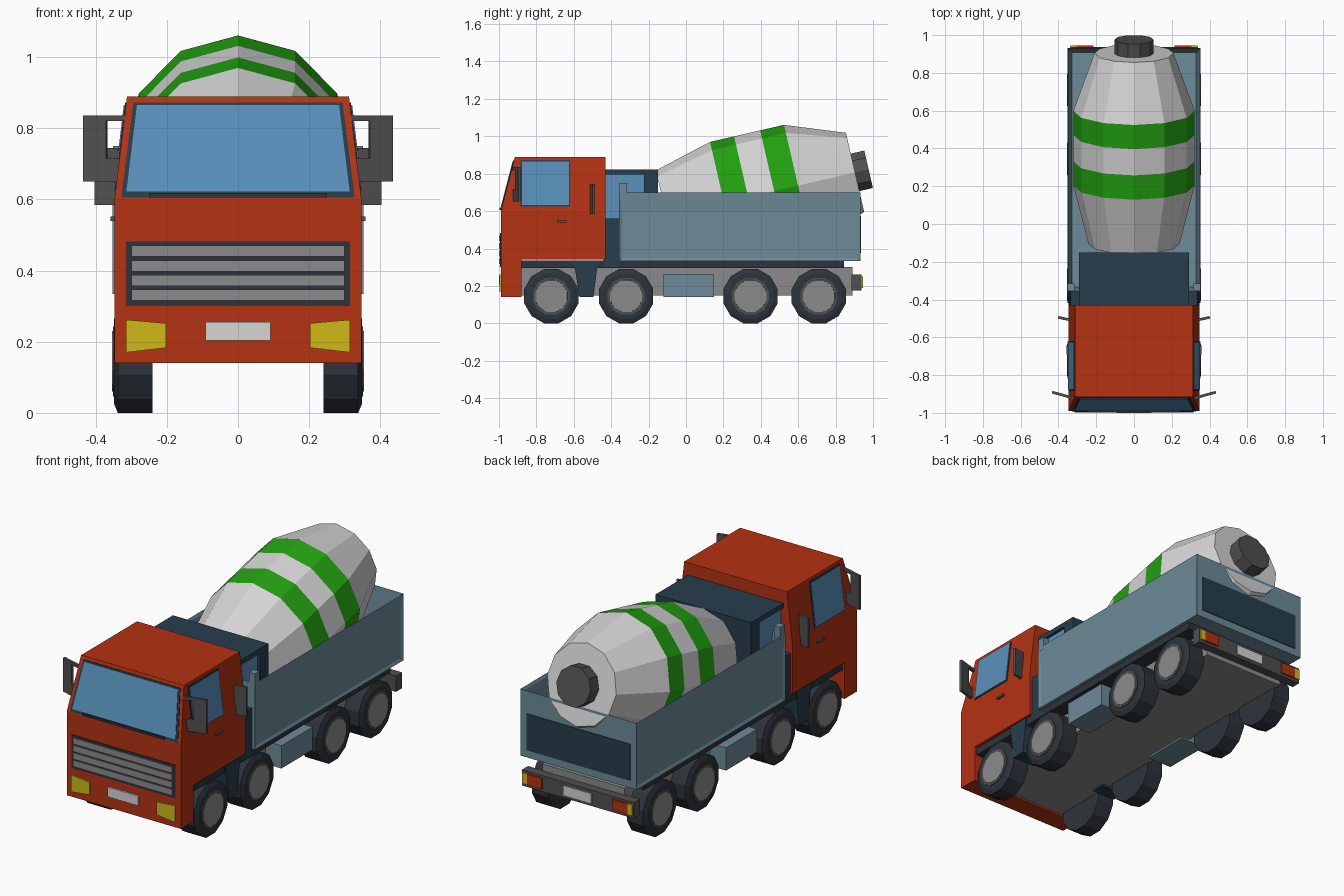
import bpy, bmesh, math
from mathutils import Matrix, Vector

if "Cube" in bpy.data.objects:
    bpy.data.objects.remove(bpy.data.objects["Cube"])


def mat(name, r, g, b):
    m = bpy.data.materials.new(name)
    m.diffuse_color = (r, g, b, 1)
    m.use_nodes = True
    m.node_tree.nodes["Principled BSDF"].inputs["Base Color"].default_value = m.diffuse_color
    return m


RED = mat("cab_red", .46, .032, .006)
GLASS = mat("glass_blue", .098, .28, .50)
TEAL = mat("body_steel_blue", .15, .26, .315)
NAVY = mat("dark_navy", .019, .047, .072)
TYRE = mat("tyre_black", .027, .034, .044)
DARK = mat("dark_grey", .08, .08, .08)
GREY = mat("mid_grey", .26, .26, .26)
LIGHT = mat("light_grey", .67, .67, .67)
YELLOW = mat("lamp_yellow", .62, .49, .008)
GREEN = mat("stripe_green", .016, .36, .005)


def finish(name, bm, mats, mirror=False):
    bmesh.ops.recalc_face_normals(bm, faces=bm.faces)
    me = bpy.data.meshes.new(name)
    bm.to_mesh(me)
    bm.free()
    for m in mats:
        me.materials.append(m)
    ob = bpy.data.objects.new(name, me)
    bpy.context.collection.objects.link(ob)
    if mirror:
        ob.modifiers.new("mirror", 'MIRROR').use_mirror_merge = False
    return ob


def loft_bm(a, b):
    bm = bmesh.new()
    va = [bm.verts.new(p) for p in a]
    vb = [bm.verts.new(p) for p in b]
    bm.faces.new(va)
    bm.faces.new(vb[::-1])
    for i in range(len(va)):
        j = (i + 1) % len(va)
        bm.faces.new((va[i], vb[i], vb[j], va[j]))
    return bm


def prism_bm(profile, x0, x1):
    return loft_bm([(x0, y, z) for y, z in profile], [(x1, y, z) for y, z in profile])


def box_bm(x, y, z):
    return prism_bm([(y[0], z[0]), (y[1], z[0]), (y[1], z[1]), (y[0], z[1])], *x)


def box(name, x, y, z, m, mirror=False, turn=0):
    bm = box_bm(x, y, z)
    if turn:
        c = Vector((sum(x) / 2, sum(y) / 2, 0))
        bmesh.ops.rotate(bm, verts=bm.verts, cent=c, matrix=Matrix.Rotation(turn, 3, 'Z'))
    return finish(name, bm, [m], mirror)


def plate(name, pts, off, m, mirror=False):
    off = Vector(off)
    return finish(name, loft_bm(pts, [Vector(p) + off for p in pts]), [m], mirror)


def lathe(name, rings, n, mats, bands, matrix, phase=0, mirror=False):
    bm = bmesh.new()
    loops = []
    for s, r in rings:
        loops.append([bm.verts.new((r * math.cos(2 * math.pi * (k + phase) / n),
                                    r * math.sin(2 * math.pi * (k + phase) / n), s)) for k in range(n)])
    for i in range(len(loops) - 1):
        for k in range(n):
            j = (k + 1) % n
            f = bm.faces.new((loops[i][k], loops[i][j], loops[i + 1][j], loops[i + 1][k]))
            f.material_index = bands[i]
    bm.faces.new(loops[0])
    bm.faces.new(loops[-1]).material_index = bands[-1]
    bm.transform(matrix)
    return finish(name, bm, mats, mirror)


# Cab: side profile, cut at the waist and tapered above it
bm = prism_bm([(-.99, .14), (-.99, .6), (-.915, .89), (-.43, .89), (-.43, .34), (-.88, .34), (-.88, .14)], -.347, .347)
bmesh.ops.bisect_plane(bm, geom=bm.verts[:] + bm.edges[:] + bm.faces[:], plane_co=(0, 0, .6), plane_no=(0, 0, 1))
for v in bm.verts:
    if v.co.z > .61:
        v.co.x *= .312 / .347
finish("cab", bm, [RED])


# Windscreen and side windows, laid on the sloping cab faces
def on_front(x, z):
    return (x, -.99 + (z - .6) * .2586, z)


def on_side(y, z):
    return (.347 - .1207 * (z - .6), y, z)


def screen(name, wb, wt, zb, zt, off, m):
    plate(name, [on_front(-wb, zb), on_front(wb, zb), on_front(wt, zt), on_front(-wt, zt)], off, m)


screen("windscreen_frame", .328, .294, .606, .873, (0, -.003, 0), NAVY)
screen("windscreen_glass", .314, .284, .622, .866, (0, -.006, 0), GLASS)
box("wiper_bar", (-.25, .25), (-.998, -.985), (.606, .618), TYRE)
for name, y0, y1, z0, z1, t, m in (("side_window_frame", -.885, -.62, .625, .873, .003, NAVY),
                                   ("side_window_glass", -.876, -.626, .632, .866, .006, GLASS)):
    plate(name, [on_side(y0, z0), on_side(y1, z0), on_side(y1, z1), on_side(y0, z1)], (t, 0, 0), m, True)
box("door_handle", (.345, .358), (-.69, -.64), (.54, .552), DARK, True)

# Grille, headlights and number plate
box("grille_frame", (-.315, .315), (-.994, -.985), (.30, .482), TYRE)
for i in range(4):
    z = .316 + i * .041
    box("grille_slat", (-.30, .30), (-.999, -.99), (z, z + .031), GREY)
plate("headlight", [(.203, -.99, .183), (.315, -.99, .17), (.315, -.99, .262), (.203, -.99, .252)],
      (0, -.008, 0), YELLOW, True)
box("front_plate", (-.092, .092), (-1, -.99), (.203, .256), LIGHT)

# Wing mirrors with their arms
for name, x0, x1, z0, z1 in (("mirror", .368, .435, .65, .836), ("mirror_top_arm", .315, .372, .82, .836),
                             ("mirror_bottom_arm", .32, .372, .65, .715)):
    yc = -.915 + ((x0 + x1) / 2 - .345) * .28
    box(name, (x0, x1), (yc - .007, yc + .007), (z0, z1), DARK, True, .27)
box("rear_mirror", (.335, .402), (-.508, -.494), (.585, .745), DARK, True, .2)

# Equipment housing between cab and drum
box("housing_roof", (-.29, .29), (-.44, -.15), (.795, .822), NAVY)
box("housing_back", (-.29, .29), (-.225, -.15), (.34, .81), NAVY)
box("housing_glass", (-.275, .275), (-.43, -.22), (.40, .80), GLASS)
box("cab_back_block", (-.335, .335), (-.44, -.355), (.30, .56), NAVY)
box("side_post", (.315, .352), (-.355, -.315), (.68, .75), TEAL, True)
finish("step_guard", prism_bm([(-.6, .335), (-.57, .14), (-.495, .14), (-.47, .335)], .20, .342), [NAVY], True)

# Open cargo body: framed side walls, hollow top
bm = box_bm((-.353, .353), (-.358, .932), (.334, .70))
bm.normal_update()
bmesh.ops.recalc_face_normals(bm, faces=bm.faces)
sides = [f for f in bm.faces if abs(f.normal.x) > .9]
top = [f for f in bm.faces if f.normal.z > .9]
bmesh.ops.inset_individual(bm, faces=sides, thickness=.022, depth=-.008)
bmesh.ops.inset_individual(bm, faces=top, thickness=.035)
bmesh.ops.translate(bm, verts=top[0].verts[:], vec=(0, 0, -.33))
finish("cargo_body", bm, [TEAL])
box("tailgate_panel", (-.315, .315), (.93, .936), (.375, .575), NAVY)

# Mixer drum on a tilted axis, with two stripes and a spout
tilt = Matrix.Translation((0, .904, .807)) @ Matrix.Diagonal((.965, 1, 1, 1)) @ \
    Matrix.Rotation(-math.radians(77), 4, 'X')
lathe("mixer_drum", [(-1.035, .25), (-.719, .333), (-.587, .333), (-.444, .333), (-.313, .333), (0, .217)],
      12, [LIGHT, GREEN], [0, 1, 0, 1, 0], tilt)
lathe("drum_spout", [(-.02, .108), (.074, .108)], 10, [DARK], [0], tilt)

# Chassis, shelf under the body and side boxes
box("chassis", (-.25, .25), (-.88, .89), (.15, .30), GREY)
box("underbody_shelf", (-.335, .335), (-.88, .845), (.295, .335), TYRE)
box("side_tank", (.2, .348), (-.12, .15), (.14, .265), TEAL, True)

# Rear bumper with lights and plate
box("rear_bumper", (-.34, .34), (.885, .937), (.175, .262), DARK)
box("rear_light_red", (.215, .305), (.936, .945), (.19, .25), RED, True)
box("rear_light_yellow", (.305, .335), (.936, .945), (.19, .25), YELLOW, True)
box("rear_plate", (-.085, .085), (.936, .944), (.19, .245), LIGHT)

# Wheels: tyre, rim ring and hub
for y in (-.72, -.32, .345, .71):
    axle = Matrix.Translation((0, y, .145)) @ Matrix.Rotation(math.pi / 2, 4, 'Y')
    lathe("tyre", [(.24, .15), (.338, .15), (.348, .125)], 12, [TYRE], [0, 0], axle, .5, True)
    lathe("wheel_rim", [(.33, .102), (.352, .102)], 12, [DARK], [0], axle, .5, True)
    lathe("wheel_hub", [(.34, .092), (.354, .088)], 12, [GREY], [0], axle, .5, True)
